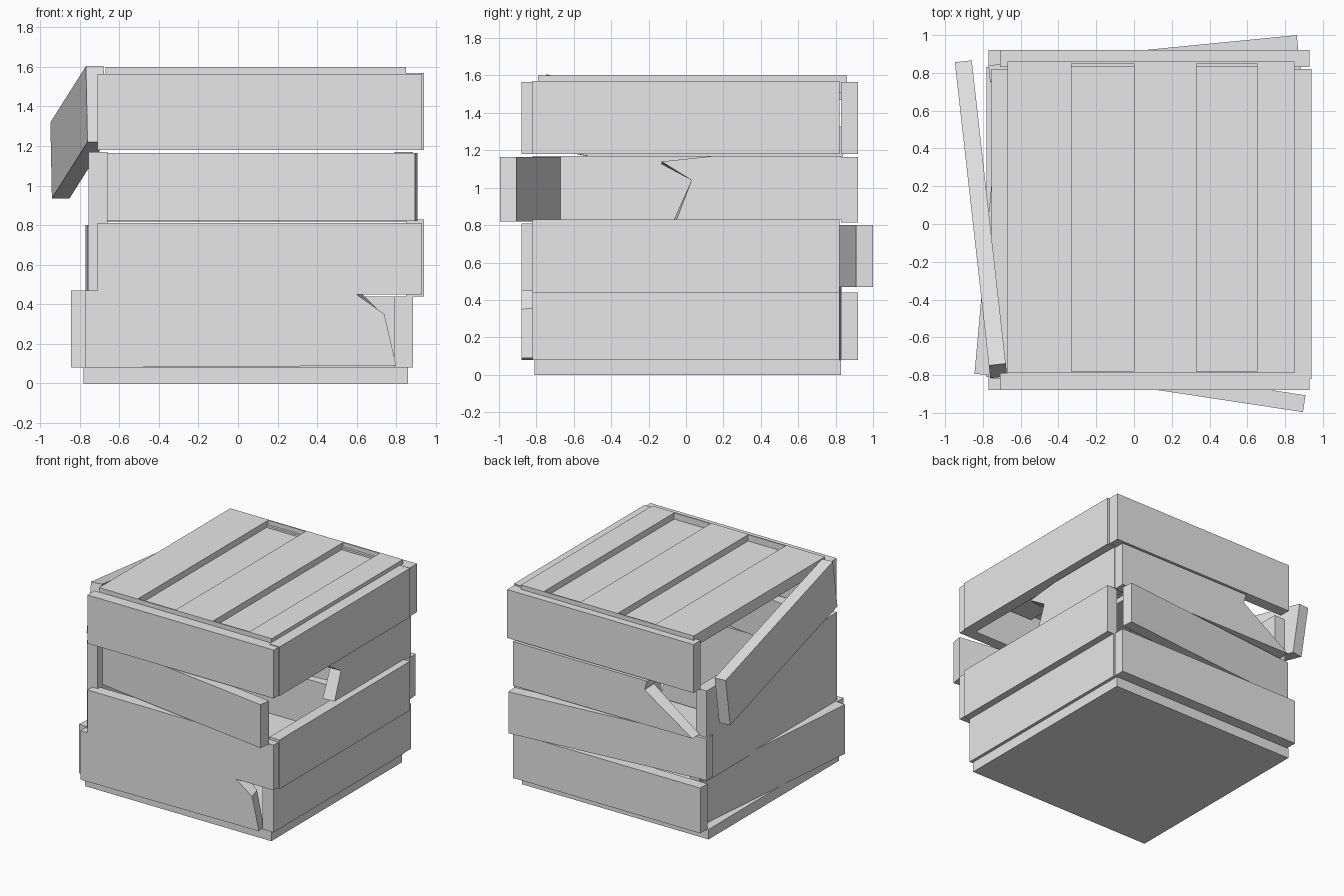
import bpy, bmesh
from math import radians
from mathutils import Matrix, Euler, Vector

cube = bpy.data.objects.get("Cube")
if cube:
    bpy.data.objects.remove(cube, do_unlink=True)

grey = bpy.data.materials.new("plain grey")
grey.use_nodes = True
colour = (0.8, 0.8, 0.8, 1)
grey.diffuse_color = colour
grey.node_tree.nodes["Principled BSDF"].inputs["Base Color"].default_value = colour


def finish(name, bm):
    bmesh.ops.recalc_face_normals(bm, faces=bm.faces)
    mesh = bpy.data.meshes.new(name)
    bm.to_mesh(mesh)
    bm.free()
    mesh.materials.append(grey)
    obj = bpy.data.objects.new(name, mesh)
    bpy.context.collection.objects.link(obj)
    return obj


def plank(name, centre, size, pitch=0, yaw=0):
    """Box turned about its centre, angles in degrees."""
    bm = bmesh.new()
    bmesh.ops.create_cube(bm, size=1, matrix=Matrix.Diagonal((*size, 1)))
    obj = finish(name, bm)
    obj.location = centre
    obj.rotation_euler = Euler((radians(pitch), 0, radians(yaw)))
    return obj


def span(name, x, y, z):
    """Straight box given by its limits on each axis."""
    lo, hi = Vector((x[0], y[0], z[0])), Vector((x[1], y[1], z[1]))
    return plank(name, (lo + hi) / 2, hi - lo)


def broken(name, outer, inner, depth, along_x):
    """Plank with a splintered outline on its outer and inner face."""
    bm = bmesh.new()
    rings = []
    for outline, d in zip((outer, inner), depth):
        rings.append([bm.verts.new((a, d, z) if along_x else (d, a, z))
                      for a, z in outline])
    for ring in rings:
        bm.faces.new(ring)
    n = len(outer)
    for i in range(n):
        j = (i + 1) % n
        bm.faces.new((rings[0][i], rings[0][j], rings[1][j], rings[1][i]))
    return finish(name, bm)


# Base
span("base", (-0.78, 0.86), (-0.81, 0.83), (0, 0.08))

# Straight side planks, alternating in and out from row to row
side = (-0.82, 0.82)
span("row1_left", (0.79, 0.885), side, (0.08, 0.44))
span("row2_left", (0.85, 0.94), side, (0.44, 0.83))
span("row4_left", (0.85, 0.94), side, (1.18, 1.57))
span("row2_right", (-0.755, -0.66), side, (0.45, 0.81))
span("row3_right", (-0.755, -0.66), side, (0.81, 1.17))

# Straight front and back planks
front, back = (-0.88, -0.79), (0.83, 0.92)
span("row2_front", (-0.71, 0.93), front, (0.45, 0.81))
span("row4_front", (-0.71, 0.93), front, (1.18, 1.565))
span("row1_back", (-0.77, 0.88), back, (0.08, 0.44))
span("row4_back", (-0.71, 0.93), back, (1.18, 1.565))

# Loose planks
plank("row1_right", (-0.727, 0.015, 0.275), (0.09, 1.63, 0.39), yaw=-5.1)
plank("row2_back", (0.05, 0.875, 0.635), (1.64, 0.09, 0.33), yaw=5.6)
plank("row3_front", (0.12, -0.833, 0.993), (1.58, 0.09, 0.345), yaw=-8.6)
plank("row4_right", (-0.81, 0.025, 1.27), (0.09, 1.64, 0.39), pitch=-10, yaw=6.4)

# Broken planks
broken("row1_front",
       [(-0.77, 0.08), (-0.77, 0.47), (-0.3, 0.465), (0.6, 0.45), (0.74, 0.35), (0.8, 0.09)],
       [(-0.77, 0.08), (-0.77, 0.47), (-0.3, 0.465), (0.63, 0.45), (0.72, 0.36), (0.78, 0.09)],
       front, True)
broken("row3_left",
       [(0.83, 0.83), (0.83, 1.17), (0.15, 1.17), (-0.13, 1.14), (0.03, 1.04), (-0.05, 0.83)],
       [(0.83, 0.83), (0.83, 1.17), (0.15, 1.17), (-0.13, 1.125), (0.03, 1.04), (-0.065, 0.83)],
       (0.885, 0.79), False)
broken("row3_back",
       [(0.88, 0.815), (0.88, 1.165), (-0.3, 1.165), (-0.28, 1.09), (-0.7, 0.815)],
       [(0.88, 0.815), (0.88, 1.165), (-0.33, 1.165), (-0.3, 1.11), (-0.7, 0.815)],
       (0.92, 0.83), True)

# Lid: raised slats, sunken slats and thin end strips
for i, x in enumerate([(-0.67, -0.33), (0, 0.33), (0.65, 0.85)]):
    span(f"lid_slat_{i + 1}", x, (-0.79, 0.86), (1.51, 1.6))
for i, x in enumerate([(-0.33, 0), (0.33, 0.65)]):
    span(f"lid_sunken_slat_{i + 1}", x, (-0.78, 0.83), (1.47, 1.55))
    span(f"lid_front_strip_{i + 1}", x, (-0.79, -0.78), (1.51, 1.6))
    span(f"lid_back_strip_{i + 1}", x, (0.85, 0.86), (1.51, 1.6))
